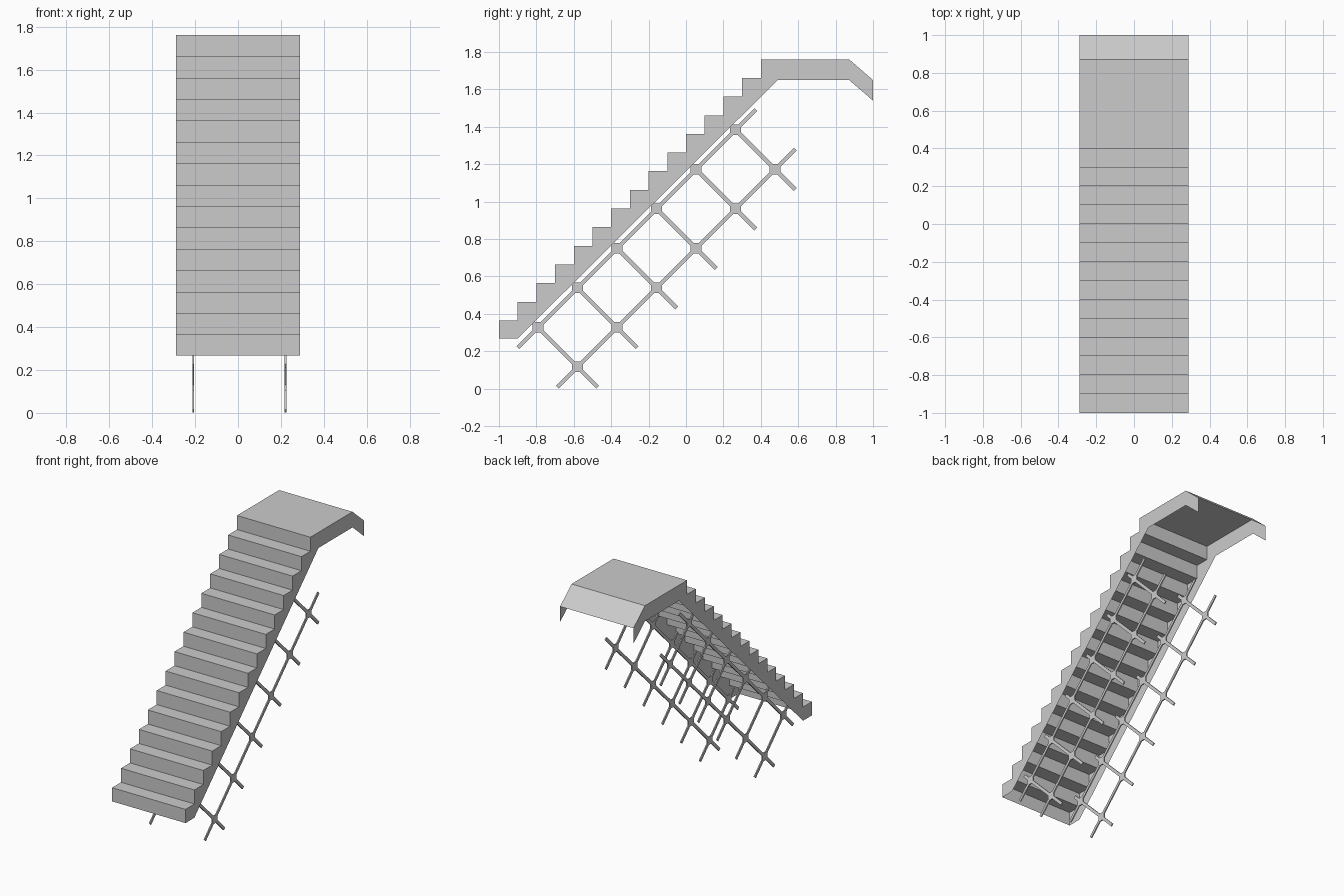
import bpy, bmesh
from mathutils import Matrix, Vector
from math import radians

if "Cube" in bpy.data.objects:
    bpy.data.objects.remove(bpy.data.objects["Cube"])

HALF_W = 0.288          # half width of the stairs
RUN, RISE = 0.1, 0.0997
STEPS = 15


def finish(bm, name):
    mesh = bpy.data.meshes.new(name)
    bm.to_mesh(mesh)
    bm.free()
    obj = bpy.data.objects.new(name, mesh)
    bpy.context.collection.objects.link(obj)
    return obj


# Upper outline in (y, z): risers and treads, then landing and drooping rear lip
outline = [(-1.0, 0.268)]
for k in range(STEPS):
    z = 0.365 + RISE * k
    outline.append((-1 + RUN * k, z))
    outline.append((-1 + RUN * (k + 1) if k < STEPS - 1 else 0.872, z))
outline.append((1.0, 1.65))
underside = [(1.0, 1.54), (0.872, 1.65), (0.49, 1.65), (-0.9, 0.268)]

# Treads, risers and landing: an open folded sheet
bm = bmesh.new()
left = [bm.verts.new((-HALF_W, y, z)) for y, z in outline]
right = [bm.verts.new((HALF_W, y, z)) for y, z in outline]
for i in range(len(outline) - 1):
    bm.faces.new((left[i], right[i], right[i + 1], left[i + 1]))
finish(bm, "treads_and_landing")

# Thin side panels, open underneath
for name, x in (("left_side_panel", -HALF_W), ("right_side_panel", HALF_W)):
    bm = bmesh.new()
    pts = outline + underside
    if x > 0:
        pts = pts[::-1]
    face = bm.faces.new([bm.verts.new((x, y, z)) for y, z in pts])
    face.normal_update()
    if face.normal.x * x < 0:
        face.normal_flip()
    bmesh.ops.triangulate(bm, faces=[face])
    finish(bm, name)


# One cross-shaped lattice unit with a chamfered hub, turned 45 degrees
def add_cross(bm, x, y, z, up_arm):
    arm, w, hub, thick = 0.153, 0.0105, 0.03, 0.008
    turn = Matrix.Rotation(radians(45), 2)
    verts = []
    for q in range(4):
        start = up_arm if q == 1 else arm
        end = up_arm if q == 0 else arm
        rot = turn @ Matrix.Rotation(radians(90 * q), 2)
        for p in ((start, w), (hub, w), (w, hub), (w, end)):
            v = rot @ Vector(p)
            verts.append(bm.verts.new((x - thick / 2, y + v.x, z + v.y)))
    face = bm.faces.new(verts)
    new = bmesh.ops.extrude_face_region(bm, geom=[face], use_keep_orig=True)["geom"]
    moved = [g for g in new if isinstance(g, bmesh.types.BMVert)]
    bmesh.ops.translate(bm, vec=(thick, 0, 0), verts=moved)


# Support lattices: two diagonal rows of six crosses on each side
PITCH = 0.2112
for name, x in (("left_lattice", -0.209), ("right_lattice", 0.221)):
    bm = bmesh.new()
    for i in range(6):
        add_cross(bm, x, -0.58 + PITCH * i, 0.117 + PITCH * i, 0.153)
        # the upper arms stop just inside the stair shell
        add_cross(bm, x, -0.791 + PITCH * i, 0.328 + PITCH * i, 0.085)
    bmesh.ops.recalc_face_normals(bm, faces=bm.faces)
    finish(bm, name)
